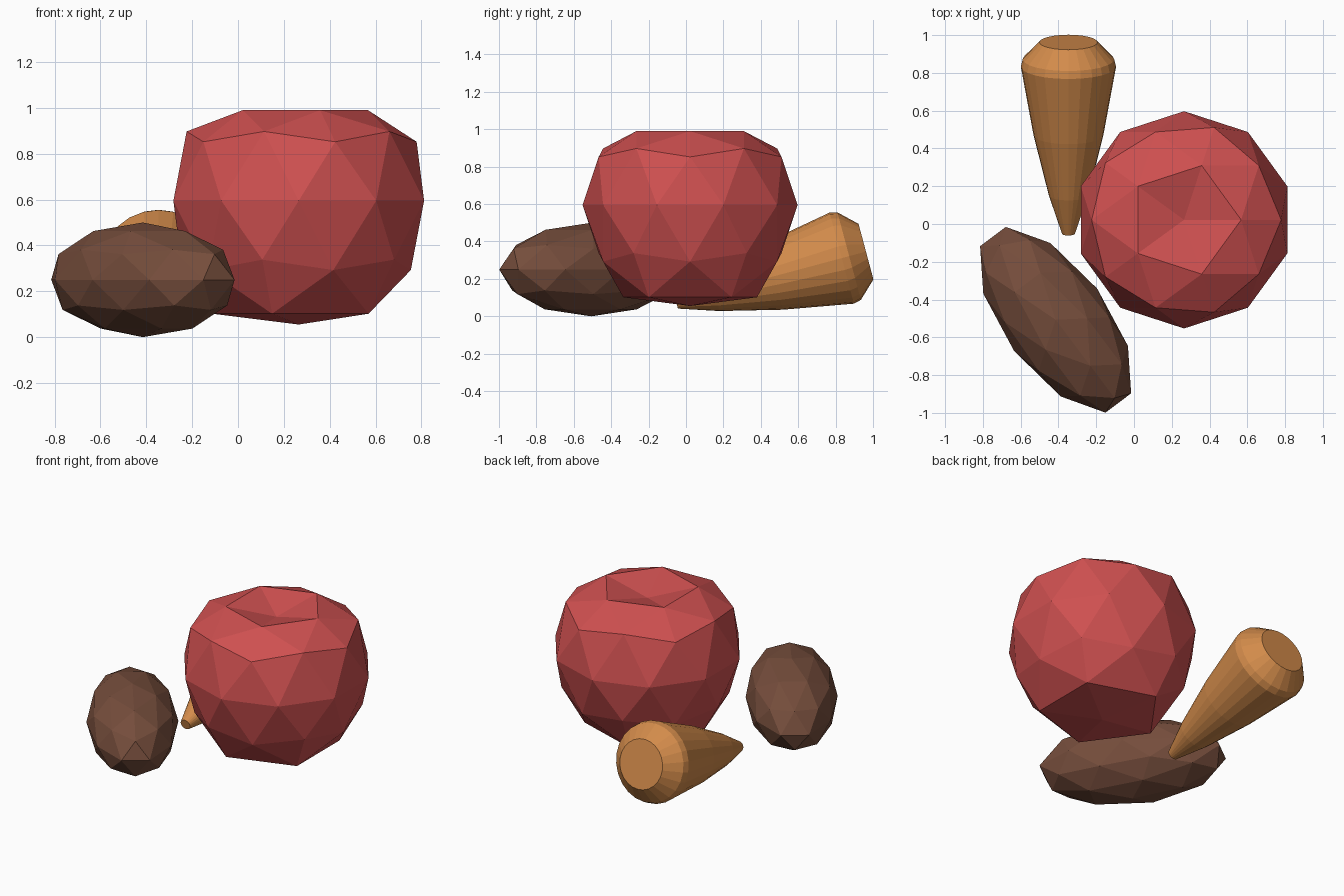
import bpy, bmesh
from math import pi, sin, cos, radians
from mathutils import Matrix

if "Cube" in bpy.data.objects:
    bpy.data.objects.remove(bpy.data.objects["Cube"])


def finish(name, bm, colour, matrix):
    bmesh.ops.recalc_face_normals(bm, faces=bm.faces)
    me = bpy.data.meshes.new(name)
    bm.to_mesh(me)
    bm.free()
    me.transform(matrix)
    ob = bpy.data.objects.new(name, me)
    bpy.context.collection.objects.link(ob)
    mat = bpy.data.materials.new(name + "_colour")
    mat.diffuse_color = (*colour, 1)
    mat.use_nodes = True
    mat.node_tree.nodes["Principled BSDF"].inputs["Base Color"].default_value = mat.diffuse_color
    me.materials.append(mat)
    return ob


# Tomato: low-poly ball with a dented top and a broad flattened base
R = 0.575
bm = bmesh.new()
bmesh.ops.create_icosphere(bm, subdivisions=2, radius=R)
for v in bm.verts:
    h = v.co.z / R
    if h > 0.95:
        v.co.z = 0.325
    elif h > 0.7:
        v.co.z = 0.395
    elif h < -0.95:
        v.co.z = -0.54
    elif h < -0.7:
        v.co.x *= 1.245
        v.co.y *= 1.245
        v.co.z = -0.493
finish("tomato", bm, (0.62, 0.08, 0.08), Matrix.Translation((0.265, 0.022, 0.595)))

# Potato: stretched low-poly ball lying diagonally
bm = bmesh.new()
bmesh.ops.create_icosphere(bm, subdivisions=2, radius=1)
finish("potato", bm, (0.18, 0.075, 0.045),
       Matrix.Translation((-0.415, -0.507, 0.25))
       @ Matrix.Rotation(radians(-53), 4, 'Z')
       @ Matrix.Diagonal((0.58, 0.275, 0.25, 1)))

# Carrot: turned profile (distance from tip, radius) with flat ends, tipped up slightly
SIDES = 24
profile = [(0, 0.034), (0.211, 0.104), (0.541, 0.185),
           (0.916, 0.252), (0.957, 0.242), (1.05, 0.154)]
bm = bmesh.new()
rings = [[bm.verts.new((r * cos(2 * pi * i / SIDES), r * sin(2 * pi * i / SIDES), s))
          for i in range(SIDES)] for s, r in profile]
for a, b in zip(rings, rings[1:]):
    for i in range(SIDES):
        j = (i + 1) % SIDES
        bm.faces.new((a[i], a[j], b[j], b[i]))
bm.faces.new(rings[0])
bm.faces.new(rings[-1])
finish("carrot", bm, (0.65, 0.26, 0.07),
       Matrix.Translation((-0.347, -0.052, 0.074))
       @ Matrix.Rotation(radians(-75), 4, 'X'))
